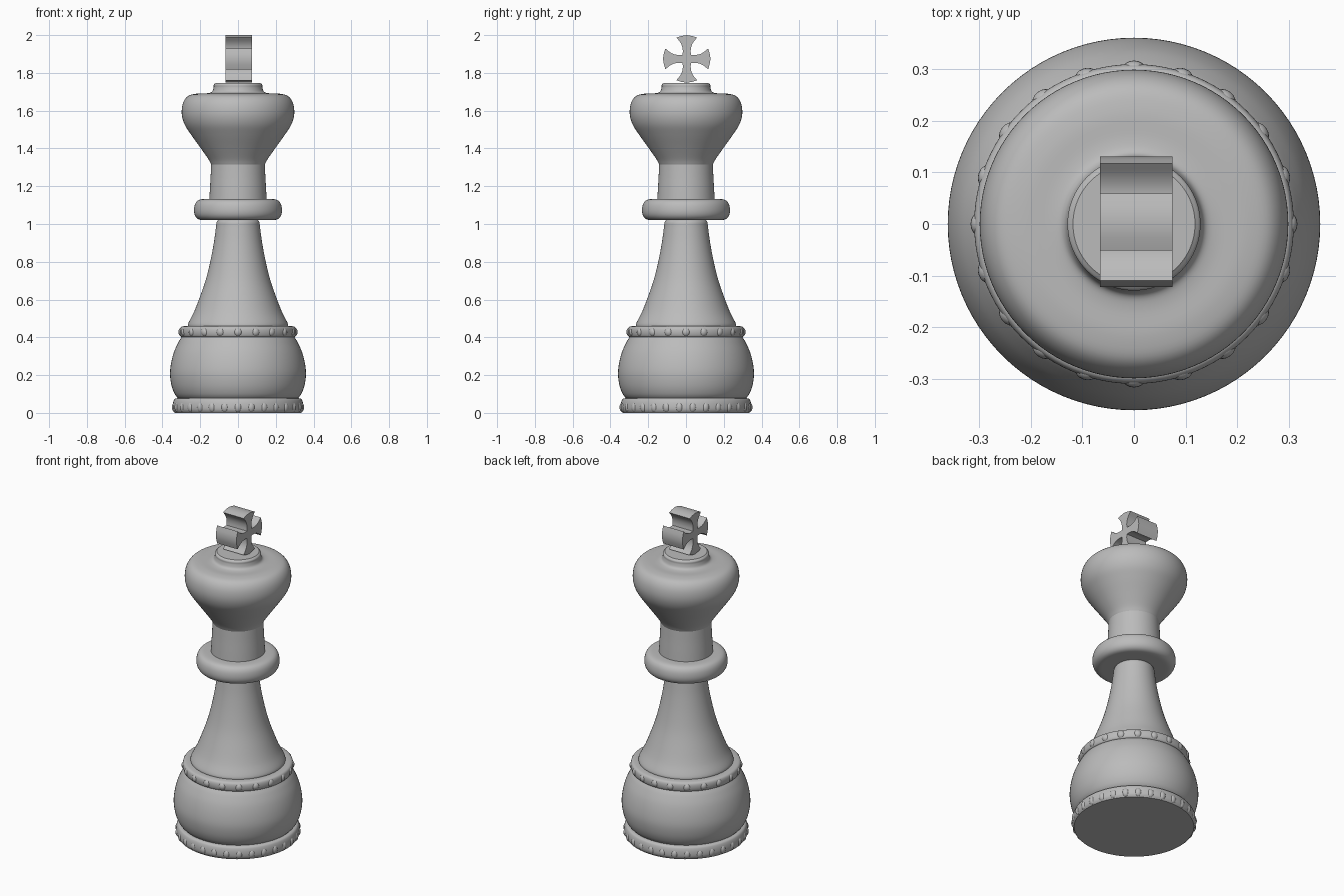
import bpy, bmesh, math
from mathutils import Matrix, Vector

cube = bpy.data.objects.get("Cube")
if cube:
    bpy.data.objects.remove(cube, do_unlink=True)

grey = bpy.data.materials.new("plain_grey")
grey.use_nodes = True
COLOUR = (0.5, 0.5, 0.5, 1)
grey.diffuse_color = COLOUR
grey.node_tree.nodes["Principled BSDF"].inputs["Base Color"].default_value = COLOUR


def finish(name, bm, angle=40):
    bmesh.ops.recalc_face_normals(bm, faces=bm.faces)
    mesh = bpy.data.meshes.new(name)
    bm.to_mesh(mesh)
    bm.free()
    mesh.shade_smooth()
    mesh.set_sharp_from_angle(angle=math.radians(angle))
    mesh.materials.append(grey)
    obj = bpy.data.objects.new(name, mesh)
    bpy.context.collection.objects.link(obj)
    return obj


def spline(points, steps=5):
    """Smooth curve through the given profile points."""
    p = [Vector(q) for q in points]
    p = [2 * p[0] - p[1]] + p + [2 * p[-1] - p[-2]]
    out = []
    for a, b, c, d in zip(p, p[1:], p[2:], p[3:]):
        for i in range(steps):
            t = i / steps
            out.append(0.5 * (2 * b + (c - a) * t + (2 * a - 5 * b + 4 * c - d) * t * t
                              + (3 * b - a - 3 * c + d) * t ** 3))
    return out + [p[-2]]


def lathe(name, points, sides=96):
    """Turn a (radius, height) profile around the z axis, closed by flat caps."""
    bm = bmesh.new()
    rings = []
    for r, z in spline(points):
        rings.append([bm.verts.new((r * math.cos(k * math.tau / sides),
                                    r * math.sin(k * math.tau / sides), z))
                      for k in range(sides)])
    for low, high in zip(rings, rings[1:]):
        for k in range(sides):
            n = (k + 1) % sides
            bm.faces.new((low[k], low[n], high[n], high[k]))
    bm.faces.new(rings[0])
    bm.faces.new(rings[-1])
    return finish(name, bm)


def beads(name, count, ring_radius, height, size):
    """Row of rounded studs half sunk into a ring, one facing the front."""
    bm = bmesh.new()
    for k in range(count):
        a = k * math.tau / count - math.pi / 2
        place = (Matrix.Translation((ring_radius * math.cos(a), ring_radius * math.sin(a), height))
                 @ Matrix.Rotation(a, 4, 'Z') @ Matrix.Diagonal((*size, 1)))
        bmesh.ops.create_uvsphere(bm, u_segments=16, v_segments=10, radius=1, matrix=place)
    return finish(name, bm, 60)


# Beaded foot and rounded base
lathe("foot_ring", [(.335, 0), (.344, .015), (.346, .035), (.342, .06), (.332, .075), (.305, .08)])
beads("foot_beads", 30, .334, .03, (.018, .021, .027))
lathe("base_bulb", [(.315, .075), (.335, .1), (.352, .145), (.36, .205), (.354, .265),
                    (.338, .325), (.315, .375), (.298, .402)])

# Beaded upper ring
lathe("upper_ring", [(.285, .4), (.303, .405), (.309, .43), (.303, .453), (.28, .46), (.25, .46)])
beads("upper_beads", 20, .298, .428, (.018, .023, .023))

# Tapering stem, collar and neck
lathe("stem", [(.265, .455), (.263, .475), (.235, .53), (.207, .6), (.172, .7), (.147, .8),
               (.128, .9), (.117, .98), (.113, 1.01), (.1, 1.025)])
lathe("collar", [(.15, 1.02), (.2, 1.022), (.225, 1.04), (.233, 1.072), (.225, 1.11),
                 (.2, 1.13), (.14, 1.134)])
lathe("neck", [(.152, 1.12), (.149, 1.18), (.145, 1.25), (.142, 1.32)])

# Flared head with its small crown
lathe("head", [(.142, 1.315), (.158, 1.345), (.2, 1.405), (.25, 1.475), (.284, 1.53),
               (.298, 1.585), (.291, 1.64), (.265, 1.677), (.22, 1.69), (.165, 1.692),
               (.138, 1.7), (.129, 1.722), (.128, 1.737), (.118, 1.747)])

# Cross with four flared arms, extruded sideways
half_arm = spline([(.022, .022), (.045, .021), (.068, .025), (.09, .036), (.113, .055)], 4)
tip = [(.121, .03), (.126, 0), (.121, -.03)]
arm = ([(d, w) for d, w in half_arm] + tip + [(d, -w) for d, w in reversed(half_arm[1:])])
bm = bmesh.new()
outline = []
for quarter in range(4):
    turn = Matrix.Rotation(-quarter * math.pi / 2, 2)
    for point in arm:
        y, z = turn @ Vector(point)
        outline.append(bm.verts.new((-.066, y + .004, z + 1.874)))
face = bm.faces.new(outline)
extruded = bmesh.ops.extrude_face_region(bm, geom=[face], use_keep_orig=True)["geom"]
bmesh.ops.translate(bm, vec=(.14, 0, 0),
                    verts=[v for v in extruded if isinstance(v, bmesh.types.BMVert)])
finish("cross", bm, 30)
